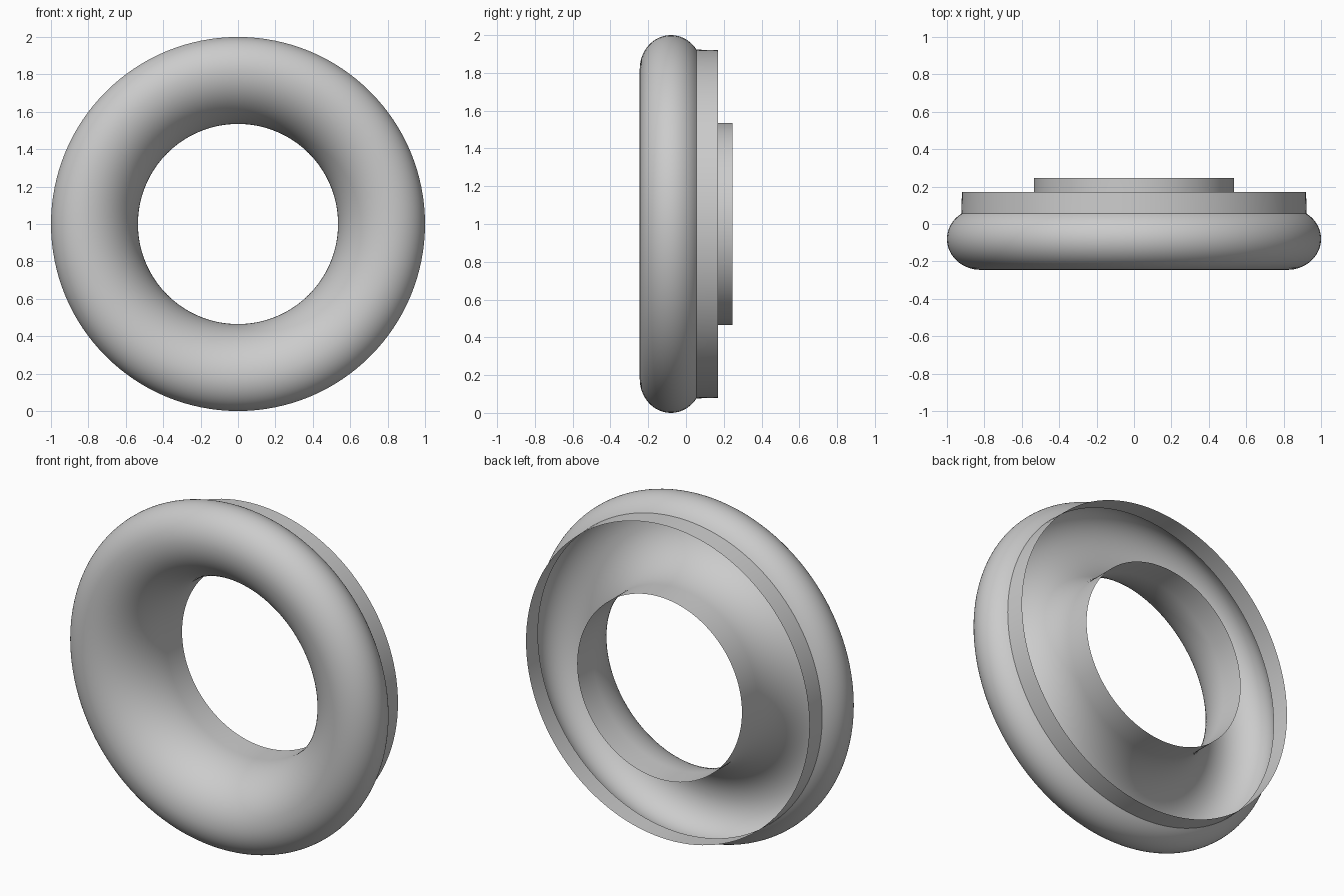
import bpy, bmesh, math

if "Cube" in bpy.data.objects:
    bpy.data.objects.remove(bpy.data.objects["Cube"])

SEGMENTS = 128
CENTRE_Z = 1.0


def arc(rc, yc, a, b, start, end, steps):
    """Elliptical arc in (radius, y) space, angles in degrees."""
    pts = []
    for i in range(steps + 1):
        t = math.radians(start + (end - start) * i / steps)
        pts.append((rc + a * math.cos(t), yc + b * math.sin(t)))
    return pts


def revolve(name, profile):
    """Spin an open (radius, y) profile around the y axis into a thin shell."""
    bm = bmesh.new()
    rings = []
    for r, y in profile:
        ring = []
        for i in range(SEGMENTS):
            t = 2 * math.pi * i / SEGMENTS
            ring.append(bm.verts.new((r * math.cos(t), y, CENTRE_Z + r * math.sin(t))))
        rings.append(ring)
    for lo, hi in zip(rings, rings[1:]):
        for i in range(SEGMENTS):
            j = (i + 1) % SEGMENTS
            bm.faces.new((lo[i], lo[j], hi[j], hi[i]))
    mesh = bpy.data.meshes.new(name)
    bm.to_mesh(mesh)
    bm.free()
    obj = bpy.data.objects.new(name, mesh)
    bpy.context.collection.objects.link(obj)
    bpy.ops.object.select_all(action='DESELECT')
    obj.select_set(True)
    bpy.context.view_layer.objects.active = obj
    bpy.ops.object.shade_smooth_by_angle(angle=math.radians(30))
    return obj


# Outer band, then the rounded nose, then the flared throat and inner sleeve
outer_band = [(0.92, 0.17)]
nose = arc(0.82, -0.08, 0.18, 0.165, 55, -90, 28)
throat = arc(0.82, 0.10, 0.285, 0.345, 270, 180, 24)[1:]
sleeve = [(0.535, 0.245)]

revolve("inlet_lip_shell", outer_band + nose + throat + sleeve)
